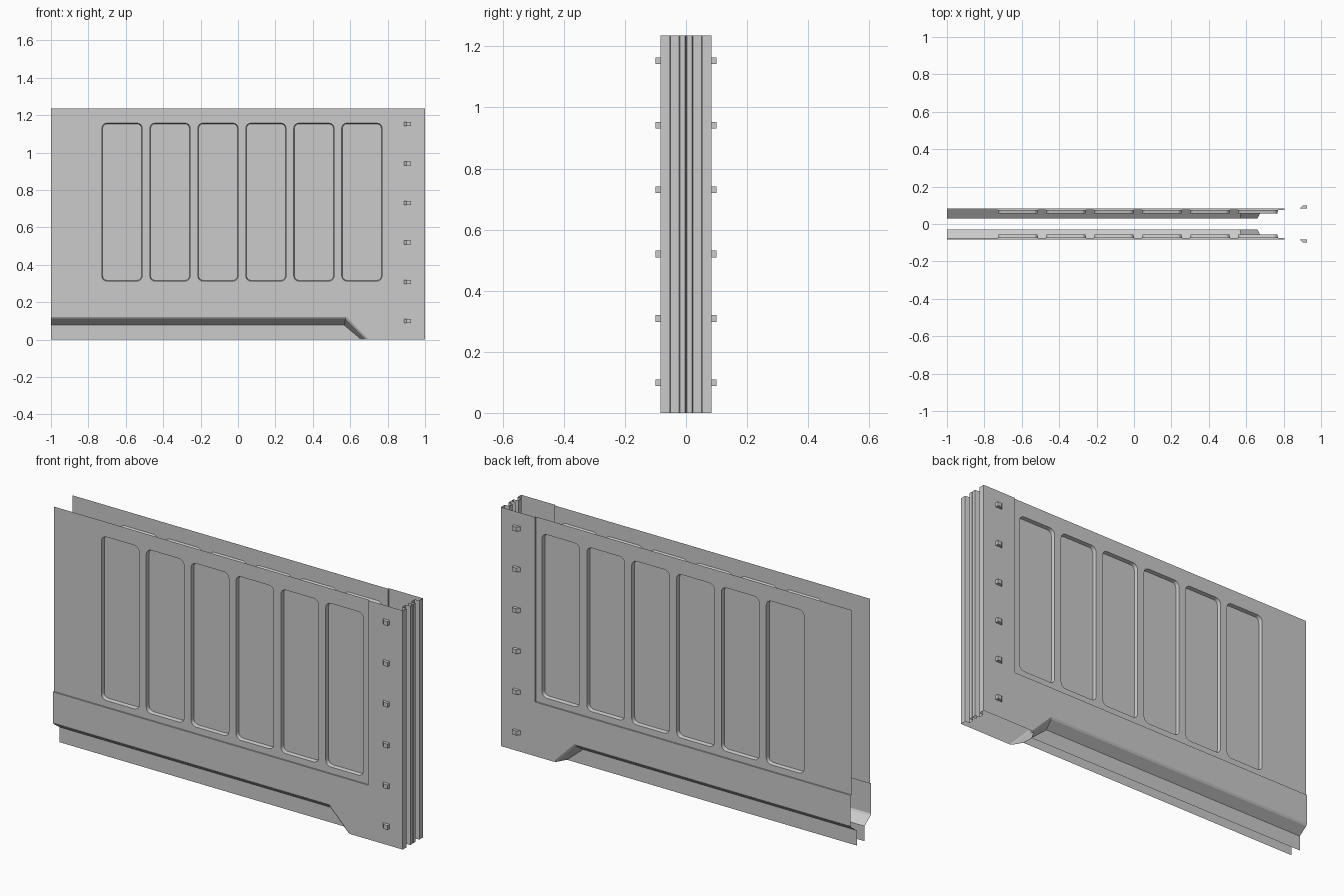
import bpy, bmesh, math

if "Cube" in bpy.data.objects:
    bpy.data.objects.remove(bpy.data.objects["Cube"])

TOP, FACE, PANEL, FLOOR, SKIRT = 1.235, 0.083, 0.076, 0.057, 0.03


def make(name, build, mirror=True):
    me = bpy.data.meshes.new(name)
    ob = bpy.data.objects.new(name, me)
    bpy.context.collection.objects.link(ob)
    bm = bmesh.new()
    build(bm)
    bm.to_mesh(me)
    bm.free()
    if mirror:
        m = ob.modifiers.new("Mirror", 'MIRROR')
        m.use_axis = (False, True, False)
        m.use_clip = False
        m.use_mirror_merge = False
    return ob


def loop(bm, pts, depth):
    # (x, z) points placed on the -y side
    return [bm.verts.new((x, -depth, z)) for x, z in pts]


def strip(bm, a, b, closed=False):
    n = len(a)
    for i in range(n if closed else n - 1):
        j = (i + 1) % n
        bm.faces.new((a[i], a[j], b[j], b[i]))


def rounded(x0, x1, z0, z1, r, seg=4):
    pts = []
    for k, (cx, cz) in enumerate([(x1 - r, z0 + r), (x1 - r, z1 - r),
                                  (x0 + r, z1 - r), (x0 + r, z0 + r)]):
        for s in range(seg + 1):
            t = math.pi / 2 * (k - 1 + s / seg)
            pts.append((cx + r * math.cos(t), cz + r * math.sin(t)))
    return pts


# Raised outer frame: lower rail and right-hand post
def frame(bm):
    bm.faces.new(loop(bm, [(-1, .122), (.58, .122), (.70, 0), (1, 0), (1, TOP),
                           (.805, TOP), (.805, .28), (-1, .28)], FACE))
    edge = [(-1, .28), (.805, .28), (.805, TOP)]
    strip(bm, loop(bm, edge, FACE), loop(bm, edge, PANEL))


# Upper panel with six recessed bays
def panel(bm):
    outer = loop(bm, [(-1, .28), (.805, .28), (.805, TOP), (-1, TOP)], PANEL)
    rings = [outer]
    for i in range(6):
        x = -.728 + i * .2565
        rings.append(loop(bm, rounded(x, x + .216, .313, 1.158, .028), PANEL))
    edges = [bm.edges.new((r[i], r[(i + 1) % len(r)])) for r in rings for i in range(len(r))]
    bmesh.ops.triangle_fill(bm, edges=edges, use_beauty=True, normal=(0, -1, 0))
    for i, ring in enumerate(rings[1:]):
        x = -.728 + i * .2565
        back = loop(bm, rounded(x + .004, x + .212, .317, 1.154, .024), FLOOR)
        strip(bm, ring, back, True)
        bm.faces.new(back)


# Inward-stepped lower skirt with sloping end
def skirt(bm):
    a = loop(bm, [(-1, .122), (.58, .122), (.70, 0)], FACE)
    b = loop(bm, [(-1, .112), (.576, .112), (.686, 0)], FACE - .006)
    c = loop(bm, [(-1, .078), (.567, .078), (.66, 0)], SKIRT)
    strip(bm, b, a)
    strip(bm, c, b)
    bm.faces.new((c[0], bm.verts.new((-1, -SKIRT, 0)), c[2], c[1]))


# Wedge-shaped pegs on the post
def pegs(bm):
    prof = [(.887, FACE), (.902, .1), (.925, .1), (.925, FACE)]
    for z in (.099, .309, .52, .731, .942, 1.153):
        lo = [bm.verts.new((x, -y, z - .011)) for x, y in prof]
        hi = [bm.verts.new((x, -y, z + .011)) for x, y in prof]
        strip(bm, lo, hi, True)
        bm.faces.new(hi)
        bm.faces.new(lo[::-1])


# Corrugated end sheet
def end_sheet(bm):
    half = [(1, -FACE), (1, -.053), (.975, -.050), (.975, -.023), (1, -.020), (1, -.003)]
    prof = half + [(.975, 0)] + [(x, -y) for x, y in reversed(half)]
    strip(bm, [bm.verts.new((x, y, 0)) for x, y in prof],
          [bm.verts.new((x, y, TOP)) for x, y in prof])


make("side_frame", frame)
make("bay_panel", panel)
make("lower_skirt", skirt)
make("post_pegs", pegs)
make("corrugated_end", end_sheet, mirror=False)
